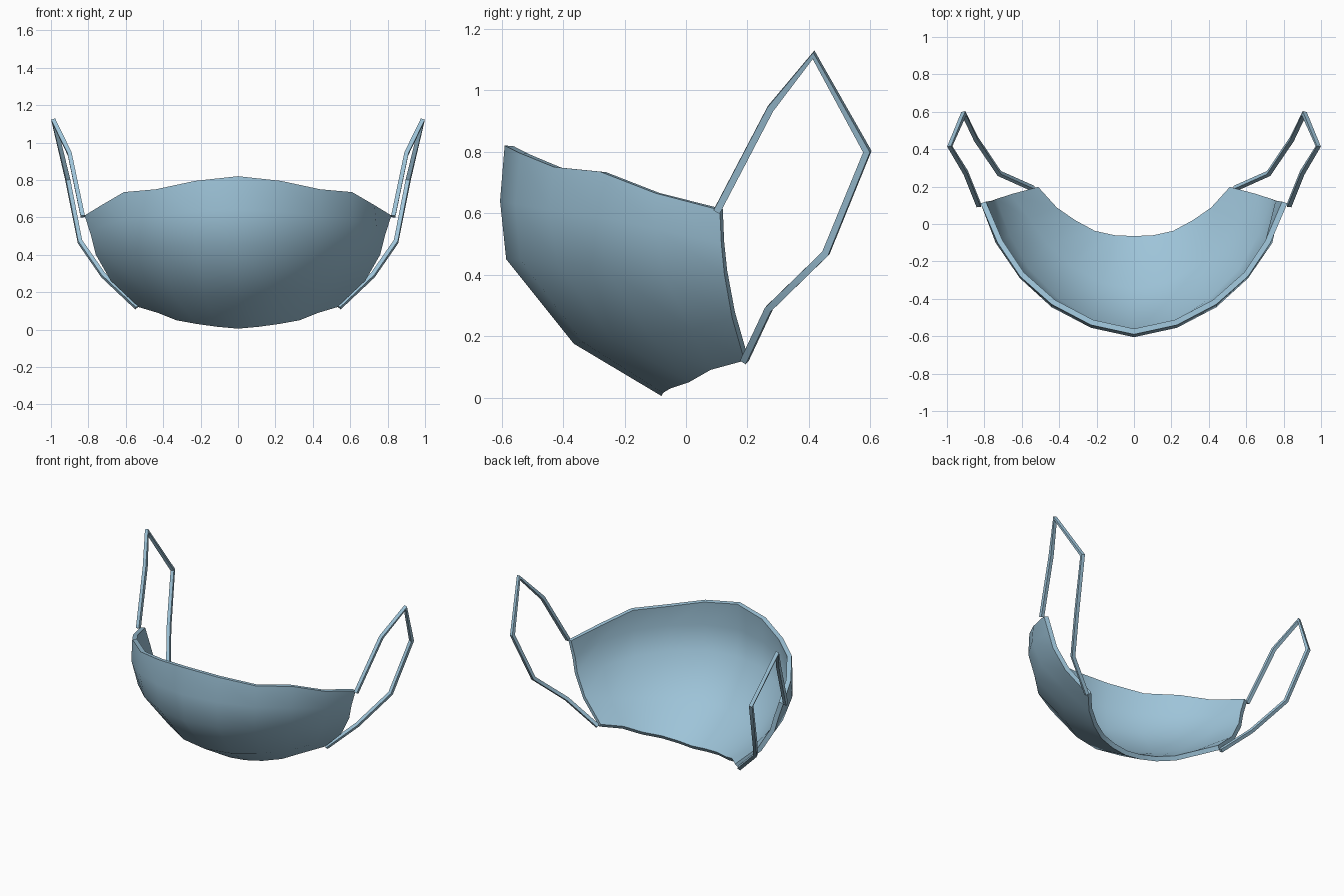
import bpy
import math

cube = bpy.data.objects.get("Cube")
if cube:
    bpy.data.objects.remove(cube)

# Single pale blue cloth colour
blue = bpy.data.materials.new("pale_blue")
blue.use_nodes = True
colour = (0.34, 0.55, 0.69, 1)
blue.diffuse_color = colour
blue.node_tree.nodes["Principled BSDF"].inputs["Base Color"].default_value = colour


def finish(obj, angle):
    bpy.ops.object.select_all(action="DESELECT")
    obj.select_set(True)
    bpy.context.view_layer.objects.active = obj
    for modifier in list(obj.modifiers):
        bpy.ops.object.modifier_apply(modifier=modifier.name)
    bpy.ops.object.shade_smooth_by_angle(angle=math.radians(angle))


# Mask shell: half cross-sections from the top hem to the chin, centre to side
sections = [
    [(0, -.59, .82), (.23, -.54, .795), (.44, -.43, .75),
     (.61, -.28, .735), (.73, -.1, .665), (.82, .11, .61)],
    [(0, -.605, .64), (.23, -.555, .63), (.44, -.445, .61),
     (.61, -.29, .59), (.74, -.1, .55), (.785, .115, .5)],
    [(0, -.585, .45), (.22, -.54, .45), (.42, -.42, .44),
     (.58, -.26, .42), (.69, -.07, .39), (.76, .125, .4)],
    [(0, -.365, .175), (.18, -.335, .18), (.35, -.24, .19),
     (.48, -.12, .2), (.58, .02, .22), (.68, .15, .26)],
    [(0, -.08, .005), (.11, -.075, .015), (.22, -.05, .03),
     (.33, .01, .05), (.43, .08, .09), (.53, .19, .12)],
]
verts = []
for half in sections:
    verts += [(-x, y, z) for x, y, z in reversed(half[1:])] + half
n = 2 * len(sections[0]) - 1
faces = [(r * n + c, (r + 1) * n + c, (r + 1) * n + c + 1, r * n + c + 1)
         for r in range(len(sections) - 1) for c in range(n - 1)]
mesh = bpy.data.meshes.new("mask_shell")
mesh.from_pydata(verts, [], faces)
mesh.materials.append(blue)
shell = bpy.data.objects.new("mask_shell", mesh)
bpy.context.collection.objects.link(shell)
solid = shell.modifiers.new("thickness", "SOLIDIFY")
solid.thickness = 0.03
solid.offset = -1
finish(shell, 45)

# Ear loops: four-sided cords, one on each side
loop_path = [(.54, .19, .12), (.72, .27, .29), (.845, .455, .47),
             (.91, .59, .8), (.985, .415, 1.115), (.9, .275, .94),
             (.83, .1, .605)]
for name, side in (("left_ear_loop", 1), ("right_ear_loop", -1)):
    curve = bpy.data.curves.new(name, "CURVE")
    curve.dimensions = "3D"
    curve.bevel_depth = 0.016
    curve.bevel_resolution = 0
    curve.use_fill_caps = True
    spline = curve.splines.new("POLY")
    spline.points.add(len(loop_path) - 1)
    for point, (x, y, z) in zip(spline.points, loop_path):
        point.co = (side * x, y, z, 1)
    curve.materials.append(blue)
    loop = bpy.data.objects.new(name, curve)
    bpy.context.collection.objects.link(loop)
    bpy.ops.object.select_all(action="DESELECT")
    loop.select_set(True)
    bpy.context.view_layer.objects.active = loop
    bpy.ops.object.convert(target="MESH")
    finish(bpy.context.object, 40)
